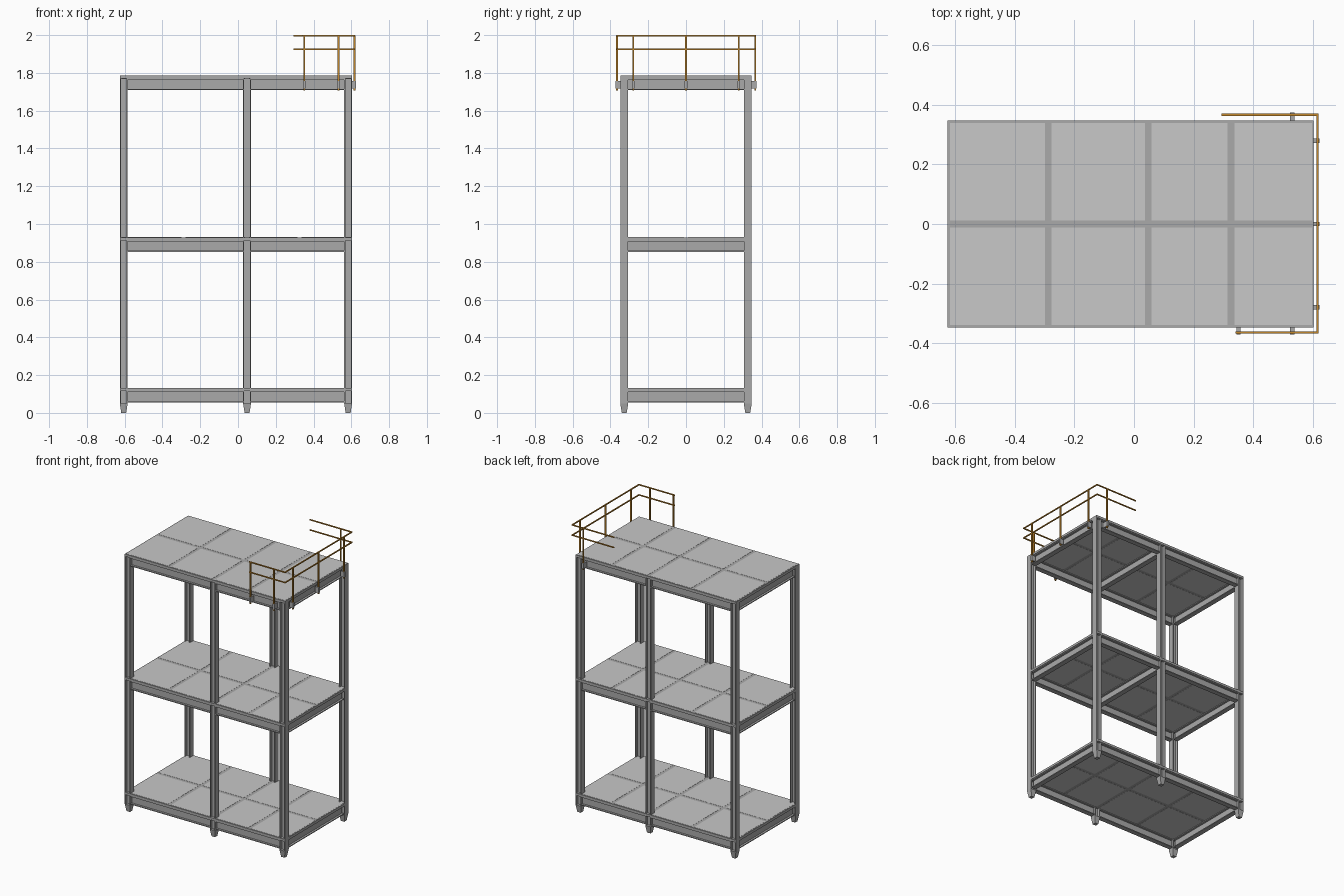
import bpy
import bmesh
from mathutils import Vector, Matrix

cube = bpy.data.objects.get("Cube")
if cube:
    bpy.data.objects.remove(cube, do_unlink=True)


def material(name, color):
    m = bpy.data.materials.new(name)
    m.use_nodes = True
    m.diffuse_color = (*color, 1)
    m.node_tree.nodes["Principled BSDF"].inputs["Base Color"].default_value = (*color, 1)
    return m


STEEL = material("grey steel", (0.40, 0.40, 0.40))
PANEL = material("light deck panel", (0.58, 0.58, 0.58))
ORANGE = material("orange railing", (0.56, 0.25, 0.025))


def finish(bm, name, mat):
    bmesh.ops.recalc_face_normals(bm, faces=bm.faces)
    mesh = bpy.data.meshes.new(name)
    bm.to_mesh(mesh)
    bm.free()
    mesh.materials.append(mat)
    obj = bpy.data.objects.new(name, mesh)
    bpy.context.collection.objects.link(obj)
    return obj


def add_box(bm, lo, hi):
    lo, hi = Vector(lo), Vector(hi)
    size = hi - lo
    mat = Matrix.Translation((lo + hi) / 2) @ Matrix.Diagonal((*size, 1))
    bmesh.ops.create_cube(bm, size=1, matrix=mat)


def box(name, lo, hi, mat):
    bm = bmesh.new()
    add_box(bm, lo, hi)
    return finish(bm, name, mat)


def i_section(name, start, end, side, width, up, depth, thick):
    """I-shaped steel section; the flanges lie at the ends of the up direction."""
    start, end, side, up = map(Vector, (start, end, side, up))
    w, d, t = width / 2, depth / 2, thick
    half = [(-w, -d), (w, -d), (w, t - d), (t / 2, t - d), (t / 2, d - t), (w, d - t)]
    outline = half + [(w, d), (-w, d), (-w, d - t), (-t / 2, d - t), (-t / 2, t - d), (-w, t - d)]
    bm = bmesh.new()
    face = bm.faces.new([bm.verts.new(start + side * a + up * b) for a, b in outline])
    new = bmesh.ops.extrude_face_region(bm, geom=[face])["geom"]
    bmesh.ops.translate(bm, vec=end - start,
                        verts=[v for v in new if isinstance(v, bmesh.types.BMVert)])
    return finish(bm, name, STEEL)


X, Y, Z = (1, 0, 0), (0, 1, 0), (0, 0, 1)
COLUMNS_X = (-0.605, 0.048, 0.583)
LEFT, RIGHT = -0.626, 0.604
ROW = 0.327
EDGE = 0.348
WIDE = 0.042
DECK_TOPS = (0.133, 0.93, 1.786)
DECK = 0.017
BEAM = 0.06

# Columns with tapered feet
for x in COLUMNS_X:
    for y in (-ROW, ROW):
        i_section("column", (x, y, 0.05), (x, y, 1.77), Y, WIDE, X, WIDE, 0.006)
        bm = bmesh.new()
        bmesh.ops.create_cube(bm, size=1, matrix=Matrix.Translation((x, y, 0.025))
                              @ Matrix.Diagonal((WIDE, WIDE, 0.05, 1)))
        for v in bm.verts:
            if v.co.z < 0.01:
                v.co.x = x + (v.co.x - x) * 0.62
                v.co.y = y + (v.co.y - y) * 0.62
        finish(bm, "column_foot", STEEL)

# Panel bounds between the deck joints
JOINTS_X = (-0.288, 0.048, 0.326)
GAP = 0.011
xs = [LEFT + 0.008] + [j + s for j in JOINTS_X for s in (-GAP, GAP)] + [RIGHT - 0.006]
ys = [-EDGE + 0.008, -GAP, GAP, EDGE - 0.008]

for level, top in enumerate(DECK_TOPS):
    under = top - DECK
    zc = under - BEAM / 2
    # Deck slab with light panels above and below
    box("deck_slab", (LEFT, -EDGE, under), (RIGHT, EDGE, top - 0.001), STEEL)
    bm = bmesh.new()
    for x0, x1 in zip(xs[::2], xs[1::2]):
        for y0, y1 in zip(ys[::2], ys[1::2]):
            add_box(bm, (x0, y0, top - 0.002), (x1, y1, top))
            add_box(bm, (x0, y0, under - 0.001), (x1, y1, under + 0.001))
    finish(bm, "deck_panels", PANEL)
    # Long beams between neighbouring columns
    for y in (-ROW, ROW):
        for x0, x1 in zip(COLUMNS_X, COLUMNS_X[1:]):
            i_section("long_beam", (x0 + WIDE / 2, y, zc), (x1 - WIDE / 2, y, zc),
                      Y, 0.034, Z, BEAM, 0.006)
    # Cross beams at the ends, and in the middle on the upper levels
    for x in COLUMNS_X:
        if x == COLUMNS_X[1] and level == 0:
            continue
        i_section("cross_beam", (x, -ROW + WIDE / 2, zc), (x, ROW - WIDE / 2, zc),
                  X, 0.034, Z, BEAM, 0.006)

# Railing runs round the left end of the top deck
RAIL_X, FRONT, BACK = 0.617, -0.365, 0.367
R = 0.0035
for name, z in (("top_rail", 1.996), ("middle_rail", 1.925)):
    bm = bmesh.new()
    for (xa, ya), (xb, yb) in (((0.345, FRONT), (RAIL_X, FRONT)),
                               ((RAIL_X, FRONT), (RAIL_X, BACK)),
                               ((0.297, BACK), (RAIL_X, BACK))):
        add_box(bm, (xa - R, ya - R, z - R), (xb + R, yb + R, z + R))
    finish(bm, name, ORANGE)

# Posts, each with a steel bracket reaching back to the deck edge
POSTS = [(0.351, FRONT), (0.532, FRONT), (0.532, BACK)] + [(RAIL_X, y) for y in (-0.28, 0, 0.28)]
P, B = 0.0045, 0.007
for x, y in POSTS:
    box("railing_post", (x - P, y - P, 1.708), (x + P, y + P, 1.999), ORANGE)
    if x == RAIL_X:
        lo, hi = (0.596, y - B), (x + B, y + B)
    else:
        inner = 0.335 if y > 0 else -0.335
        lo, hi = (x - B, min(inner, y - B)), (x + B, max(inner, y + B))
    box("post_bracket", (*lo, 1.718), (*hi, 1.756), STEEL)
